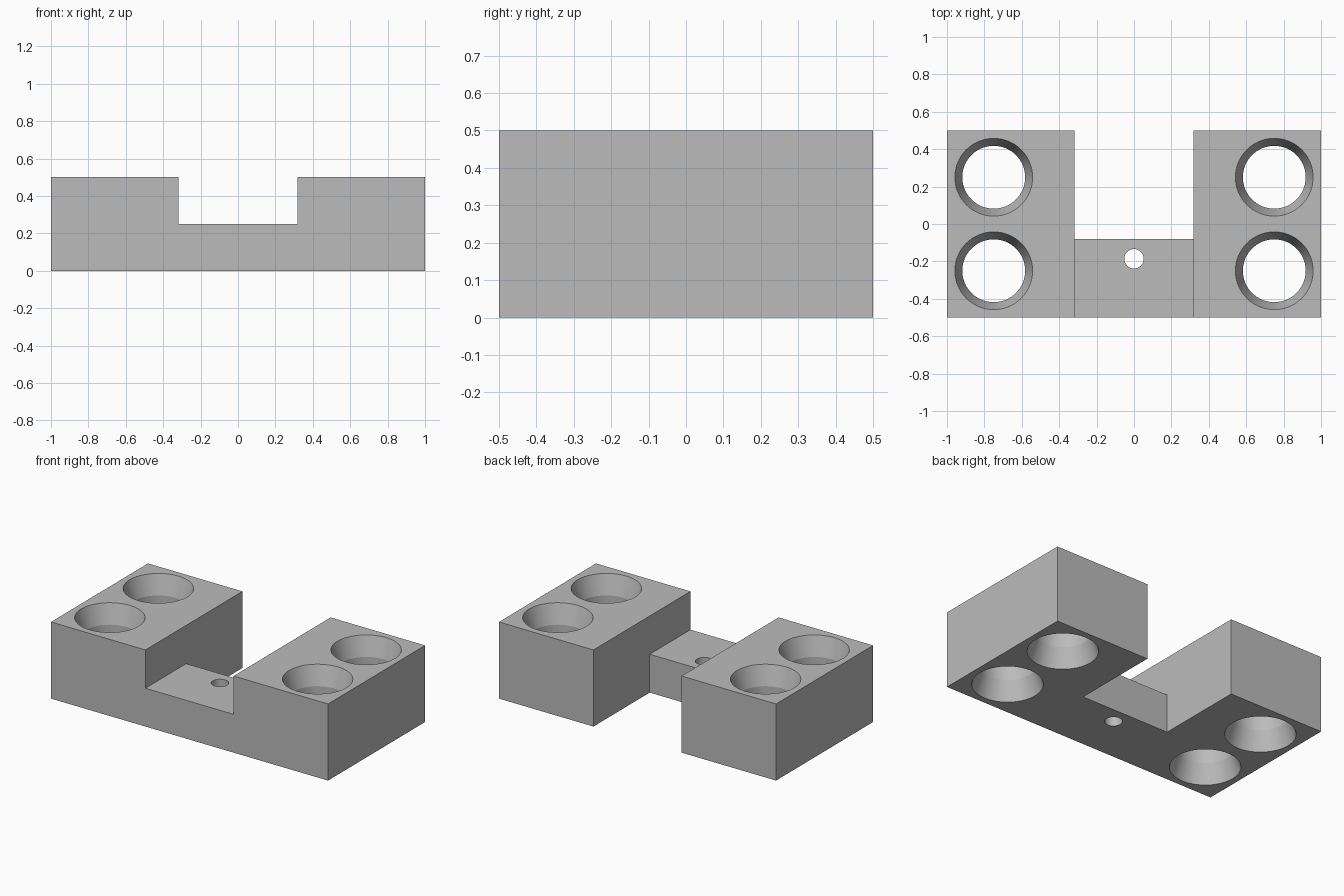
import bpy, bmesh
from math import radians

cube = bpy.data.objects.get("Cube")
if cube:
    bpy.data.objects.remove(cube)

grey = bpy.data.materials.new("plain grey")
grey.use_nodes = True
colour = (0.5, 0.5, 0.5, 1)
grey.diffuse_color = colour
grey.node_tree.nodes["Principled BSDF"].inputs["Base Color"].default_value = colour

HEIGHT = 0.5


def make_object(name, bm):
    bmesh.ops.recalc_face_normals(bm, faces=bm.faces)
    mesh = bpy.data.meshes.new(name)
    bm.to_mesh(mesh)
    bm.free()
    mesh.materials.append(grey)
    obj = bpy.data.objects.new(name, mesh)
    bpy.context.collection.objects.link(obj)
    return obj


def extrude_outline(name, outline, z0, z1):
    bm = bmesh.new()
    face = bm.faces.new([bm.verts.new((x, y, z0)) for x, y in outline])
    top = bmesh.ops.extrude_face_region(bm, geom=[face])["geom"]
    verts = [v for v in top if isinstance(v, bmesh.types.BMVert)]
    bmesh.ops.translate(bm, verts=verts, vec=(0, 0, z1 - z0))
    return make_object(name, bm)


def turned_cutter(name, x, y, profile, sides=64):
    """Solid of revolution from (radius, height) pairs."""
    bm = bmesh.new()
    rings = []
    for r, z in profile:
        ring = bmesh.ops.create_circle(bm, segments=sides, radius=r)["verts"]
        bmesh.ops.translate(bm, verts=ring, vec=(x, y, z))
        rings.append(ring)
    for a, b in zip(rings, rings[1:]):
        for i in range(sides):
            j = (i + 1) % sides
            bm.faces.new((a[i], a[j], b[j], b[i]))
    bm.faces.new(rings[0])
    bm.faces.new(rings[-1])
    return make_object(name, bm)


def cut(target, cutter):
    mod = target.modifiers.new(cutter.name, "BOOLEAN")
    mod.operation = "DIFFERENCE"
    mod.solver = "EXACT"
    mod.object = cutter
    bpy.context.view_layer.objects.active = target
    bpy.ops.object.modifier_apply(modifier=mod.name)
    bpy.data.objects.remove(cutter)


# U-shaped block, open at the back
half = [(0.318, 0.5), (0.318, -0.08)]
outline = [(1, -0.5), (1, 0.5)] + half
outline += [(-x, y) for x, y in reversed(outline)]
block = extrude_outline("bracket_block", outline, 0, HEIGHT)

# Lowered bridge between the two side blocks
step = [(-0.318, -0.6), (0.318, -0.6), (0.318, 0), (-0.318, 0)]
cut(block, extrude_outline("bridge_step", step, 0.25, 0.7))

# Four large bores, flared at both ends
WIDE, NARROW, FLARE, OVER = 0.208, 0.168, 0.125, 0.05
extra = WIDE + OVER * (WIDE - NARROW) / FLARE
bore = [(extra, -OVER), (NARROW, FLARE),
        (NARROW, HEIGHT - FLARE), (extra, HEIGHT + OVER)]
for x in (-0.75, 0.75):
    for y in (-0.25, 0.25):
        cut(block, turned_cutter("bore", x, y, bore))

# Small pin hole through the bridge
cut(block, turned_cutter("pin_hole", 0, -0.186, [(0.052, -0.1), (0.052, 0.4)], 32))

bpy.ops.object.select_all(action="DESELECT")
block.select_set(True)
bpy.context.view_layer.objects.active = block
bpy.ops.object.shade_smooth_by_angle(angle=radians(15))
